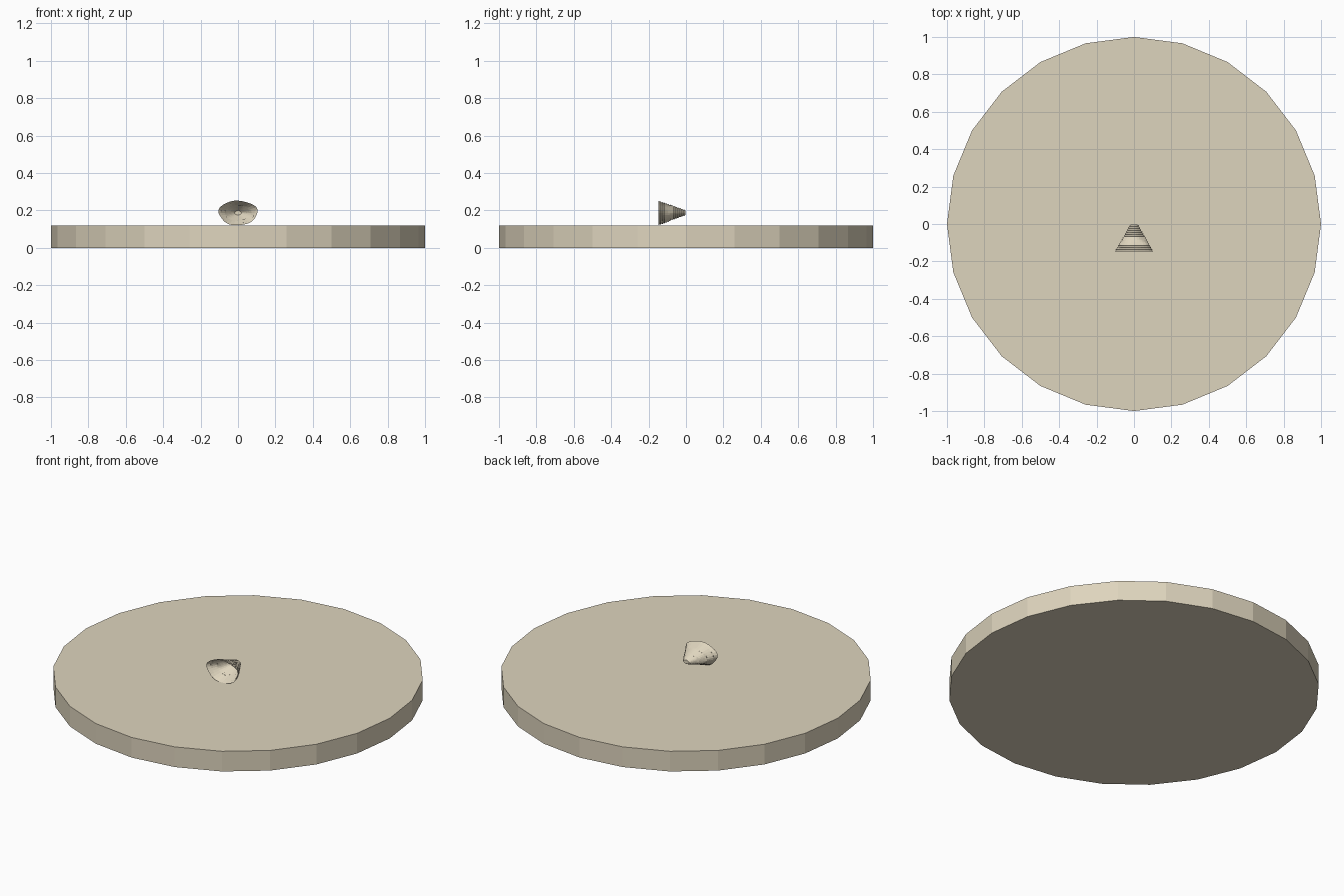
import bpy, bmesh, math, random

if "Cube" in bpy.data.objects:
    bpy.data.objects.remove(bpy.data.objects["Cube"])

random.seed(4)

sand = bpy.data.materials.new("sand")
sand.diffuse_color = (0.73, 0.66, 0.51, 1)
sand.use_nodes = True
sand.node_tree.nodes["Principled BSDF"].inputs["Base Color"].default_value = sand.diffuse_color


def finish(bm, name):
    bmesh.ops.recalc_face_normals(bm, faces=bm.faces)
    mesh = bpy.data.meshes.new(name)
    bm.to_mesh(mesh)
    bm.free()
    mesh.materials.append(sand)
    obj = bpy.data.objects.new(name, mesh)
    bpy.context.collection.objects.link(obj)
    return obj


# Round base: a flat 24-sided disc
HEIGHT = 0.12
SIDES = 24
bm = bmesh.new()
rim = [bm.verts.new((math.cos(math.tau * i / SIDES), math.sin(math.tau * i / SIDES), 0))
       for i in range(SIDES)]
bottom = bm.faces.new(rim)
top = bmesh.ops.extrude_face_region(bm, geom=[bottom], use_keep_orig=True)
bmesh.ops.translate(bm, verts=[v for v in top["geom"] if isinstance(v, bmesh.types.BMVert)],
                    vec=(0, 0, HEIGHT))
finish(bm, "base_disc")

# Ridged shell: an open cone of terraced growth rings, mouth towards the front
RINGS = 14
STEPS = 28
LENGTH = 0.148
bm = bmesh.new()


def add_ring(y, scale, wobble):
    ring = []
    for k in range(STEPS):
        a = math.tau * k / STEPS
        r = scale * (1 + 0.03 * math.sin(3 * a + wobble) + 0.025 * math.sin(5 * a - 1.7 * wobble))
        z = HEIGHT + 0.067 + 0.066 * r * math.sin(a)
        ring.append(bm.verts.new((0.104 * r * math.cos(a), y, max(z, HEIGHT + 0.001))))
    return ring


loops = []
for i in range(RINGS):
    t = i / RINGS
    y = -LENGTH * (1 - t)
    size = 1 - 0.8 * t
    wobble = random.uniform(0, 1.5) + 0.25 * i
    loops.append(add_ring(y, size, wobble))                                   # flared lip
    loops.append(add_ring(y + 0.8 * LENGTH / RINGS, size - 0.085, wobble))    # groove behind it

for a, b in zip(loops, loops[1:]):
    for k in range(STEPS):
        n = (k + 1) % STEPS
        bm.faces.new((a[k], a[n], b[n], b[k]))
bm.faces.new(loops[-1])
finish(bm, "ridged_shell")
